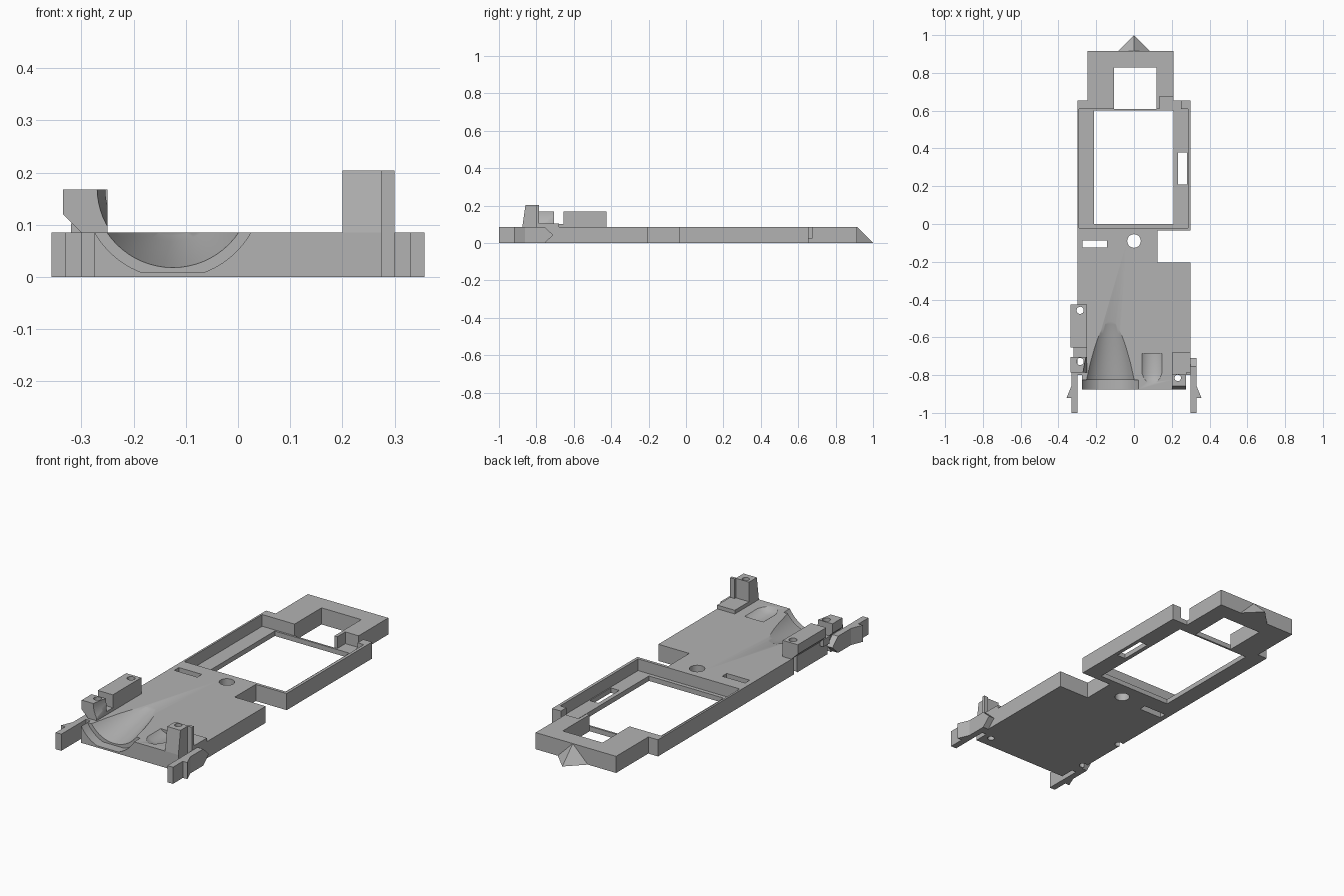
import bpy, bmesh, math
from mathutils import Vector

cube = bpy.data.objects.get("Cube")
if cube:
    bpy.data.objects.remove(cube, do_unlink=True)

grey = bpy.data.materials.new("plain grey")
grey.use_nodes = True
COLOUR = (0.45, 0.45, 0.45, 1)
grey.diffuse_color = COLOUR
grey.node_tree.nodes["Principled BSDF"].inputs["Base Color"].default_value = COLOUR

TOP = 0.085      # deck height
LEDGE = 0.025    # floor of the frame recess


def finish(name, bm):
    bmesh.ops.recalc_face_normals(bm, faces=bm.faces)
    mesh = bpy.data.meshes.new(name)
    bm.to_mesh(mesh)
    bm.free()
    mesh.materials.append(grey)
    obj = bpy.data.objects.new(name, mesh)
    bpy.context.collection.objects.link(obj)
    return obj


def prism(name, outline, axis, lo, hi):
    """Extrude a flat outline along one axis."""
    place = {"x": lambda a, b: (lo, a, b),
             "y": lambda a, b: (a, lo, b),
             "z": lambda a, b: (a, b, lo)}[axis]
    bm = bmesh.new()
    face = bm.faces.new([bm.verts.new(place(a, b)) for a, b in outline])
    moved = bmesh.ops.extrude_face_region(bm, geom=[face])["geom"]
    step = Vector([(hi - lo) * (axis == k) for k in "xyz"])
    bmesh.ops.translate(bm, vec=step,
                        verts=[v for v in moved if isinstance(v, bmesh.types.BMVert)])
    return finish(name, bm)


def box(name, x, y, z):
    return prism(name, [(x[0], y[0]), (x[1], y[0]), (x[1], y[1]), (x[0], y[1])], "z", *z)


def lathe(name, x, z, profile, sides=64):
    """Solid of revolution about a line along y; profile holds (y, radius)."""
    bm = bmesh.new()
    rings = []
    for y, r in profile:
        rings.append([bm.verts.new((x + r * math.cos(2 * math.pi * i / sides), y,
                                    z + r * math.sin(2 * math.pi * i / sides)))
                      for i in range(sides)])
    for a, b in zip(rings, rings[1:]):
        for i in range(sides):
            j = (i + 1) % sides
            bm.faces.new((a[i], a[j], b[j], b[i]))
    bm.faces.new(rings[0])
    bm.faces.new(rings[-1])
    return finish(name, bm)


def hole(x, y, r):
    ring = [(x + r * math.cos(math.pi * i / 16), y + r * math.sin(math.pi * i / 16))
            for i in range(32)]
    return prism("hole_cutter", ring, "z", -0.1, 0.4)


def cut(targets, cutter):
    """Subtract the cutter from each target, then drop it."""
    cutter.hide_render = True
    for obj in targets:
        mod = obj.modifiers.new("cut", "BOOLEAN")
        mod.operation, mod.solver, mod.object = "DIFFERENCE", "EXACT", cutter
        bpy.context.view_layer.objects.active = obj
        bpy.ops.object.modifier_apply(modifier=mod.name)
    bpy.data.objects.remove(cutter, do_unlink=True)


# Base plate: deck, frame and narrow back section in one outline
base = prism("base_plate", [
    (-0.275, -0.875), (0.275, -0.875), (0.275, -0.8), (0.3, -0.8), (0.3, -0.205),
    (0.125, -0.205), (0.125, -0.035), (0.3, -0.035), (0.3, 0.655), (0.21, 0.655),
    (0.21, 0.915), (-0.245, 0.915), (-0.245, 0.655), (-0.3, 0.655), (-0.3, -0.8),
    (-0.275, -0.8)], "z", 0, TOP)

# Frame recess with its corner pocket, then the through openings
cut([base], prism("recess_cutter", [
    (-0.29, -0.02), (0.285, -0.02), (0.285, 0.61), (0.25, 0.61), (0.25, 0.675),
    (0.135, 0.675), (0.135, 0.61), (-0.29, 0.61)], "z", LEDGE, 0.3))
THROUGH = (-0.1, 0.3)
for x, y in (((-0.212, 0.21), (0, 0.6)),
             ((-0.107, 0.118), (0.61, 0.828)),
             ((0.232, 0.28), (0.208, 0.378)),
             ((-0.273, -0.143), (-0.125, -0.088))):
    cut([base], box("opening_cutter", x, y, THROUGH))
cut([base], hole(0, -0.09, 0.036))

# Mounting blocks with an undercut outer edge
block = [(-0.25, TOP), (-0.3, TOP), (-0.335, 0.12), (-0.335, 0.168), (-0.25, 0.168)]
long_block = prism("long_mounting_block", block, "y", -0.655, -0.425)
short_block = prism("short_mounting_block", block, "y", -0.785, -0.705)
box("block_link", (-0.32, -0.25), (-0.705, -0.655), (TOP - 0.02, 0.102))

# Tall post with side wing and low foot
post = prism("tall_post", [(-0.875, TOP), (-0.795, TOP), (-0.795, 0.204), (-0.858, 0.204)],
             "x", 0.2, 0.275)
box("post_wing", (0.275, 0.3), (-0.8, -0.785), (TOP, 0.204))
box("post_foot", (0.2, 0.3), (-0.795, -0.68), (TOP, 0.104))

# Screw holes run through block and plate
cut([base, long_block], hole(-0.285, -0.457, 0.019))
cut([base, short_block], hole(-0.285, -0.728, 0.019))
cut([base, post], hole(0.232, -0.815, 0.017))

# Tapered cradle, front collar seat and small roller dip
cut([base, short_block], lathe("cradle_cutter", -0.125, 0.17, [
    (-0.95, 0.155), (-0.83, 0.153), (-0.74, 0.137), (-0.65, 0.118),
    (-0.58, 0.102), (-0.53, 0.09), (-0.5, 0.08), (-0.45, 0.03)]))
collar = lathe("collar_cutter", -0.125, 0.17, [(-0.95, 0.172), (-0.825, 0.172)])
cut([collar], box("collar_floor", (-0.4, 0.2), (-1, -0.7), (-0.1, 0.009)))
cut([base], collar)
cut([base], lathe("dip_cutter", 0.095, 0.145, [
    (-0.845, 0.06), (-0.82, 0.072), (-0.79, 0.08), (-0.685, 0.08)]))

# Side clips: pointed arm plus a barb, mirrored
for side, s in (("left", 1), ("right", -1)):
    prism(side + "_clip_arm", [(-1, 0), (-0.755, 0), (-0.71, TOP / 2), (-0.755, TOP), (-1, TOP)],
          "x", s * 0.3, s * 0.332)
    prism(side + "_clip_barb", [(s * 0.332, -0.86), (s * 0.357, -0.92), (s * 0.332, -0.92)],
          "z", 0, TOP)

# Sloping nose at the back
bm = bmesh.new()
tip, a, b, peak = [bm.verts.new(p) for p in
                   ((0, 1, 0), (-0.085, 0.915, 0), (0.085, 0.915, 0), (0, 0.915, TOP))]
for tri in ((tip, a, b), (tip, peak, a), (tip, b, peak), (a, peak, b)):
    bm.faces.new(tri)
finish("back_nose", bm)

# Smooth the round cuts, keep edges sharp
bpy.ops.object.select_all(action="DESELECT")
for obj in (base, long_block, short_block, post):
    obj.select_set(True)
bpy.context.view_layer.objects.active = base
bpy.ops.object.shade_smooth_by_angle(angle=math.radians(30))
